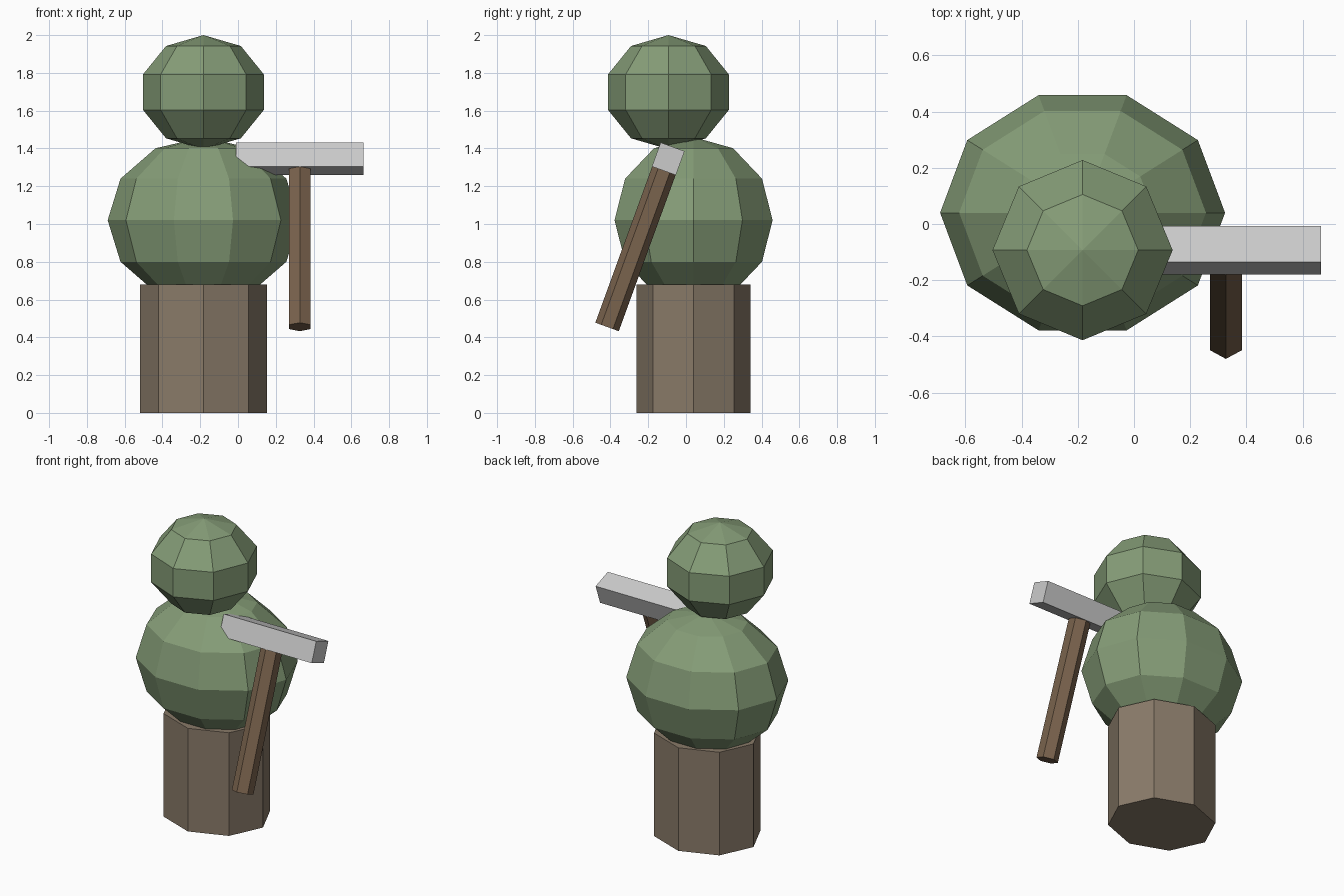
import bpy, bmesh
from math import radians, sin, cos
from mathutils import Matrix, Vector

if "Cube" in bpy.data.objects:
    bpy.data.objects.remove(bpy.data.objects["Cube"])


def material(name, rgb):
    m = bpy.data.materials.new(name)
    m.diffuse_color = (*rgb, 1)
    m.use_nodes = True
    m.node_tree.nodes["Principled BSDF"].inputs["Base Color"].default_value = m.diffuse_color
    return m


def finish(name, bm, mat=None):
    mesh = bpy.data.meshes.new(name)
    bm.to_mesh(mesh)
    bm.free()
    ob = bpy.data.objects.new(name, mesh)
    bpy.context.collection.objects.link(ob)
    if mat:
        mesh.materials.append(mat)
    return ob


def ball(name, centre, radii, segments, rings, mat):
    # quarter turn puts a column of corners on the front
    bm = bmesh.new()
    bmesh.ops.create_uvsphere(bm, u_segments=segments, v_segments=rings, radius=1)
    bm.transform(Matrix.Translation(centre) @ Matrix.Diagonal((*radii, 1))
                 @ Matrix.Rotation(radians(90), 4, 'Z'))
    return finish(name, bm, mat)


def prism(name, sides, radii, height, matrix, mat):
    # sits upward from its own origin, corners on the front and back
    bm = bmesh.new()
    profile = [bm.verts.new((radii[0] * sin(radians(360 * i / sides)),
                             -radii[1] * cos(radians(360 * i / sides)), 0))
               for i in range(sides)]
    base = bm.faces.new(profile)
    top = bmesh.ops.extrude_face_region(bm, geom=[base], use_keep_orig=True)["geom"]
    bmesh.ops.translate(bm, vec=(0, 0, height),
                        verts=[g for g in top if isinstance(g, bmesh.types.BMVert)])
    bmesh.ops.recalc_face_normals(bm, faces=bm.faces)
    bm.transform(matrix)
    return finish(name, bm, mat)


green = material("leaf_green", (0.235, 0.335, 0.185))
bark = material("bark_brown", (0.25, 0.195, 0.14))
wood = material("handle_wood", (0.195, 0.125, 0.075))

# Stump and the two rounded masses
X = -0.183
prism("trunk", 8, (0.337, 0.302), 0.68, Matrix.Translation((X, 0.04, 0)), bark)
ball("body", (X, 0.04, 1.02), (0.507, 0.44, 0.44), 10, 6, green)
ball("head", (X, -0.093, 1.698), (0.337, 0.337, 0.302), 8, 5, green)

# Hammer, tilted so the handle swings forward
tilt = (Matrix.Translation(Vector((0.327, -0.094, 1.345)))
        @ Matrix.Rotation(radians(-20), 4, 'X'))
bm = bmesh.new()
bmesh.ops.create_cube(bm, size=1)
bm.transform(tilt @ Matrix.Diagonal((0.675, 0.135, 0.135, 1)))
finish("hammer_head", bm)
prism("hammer_handle", 6, (0.066, 0.066), 0.947,
      tilt @ Matrix.Translation((0, 0, -0.947)), wood)
